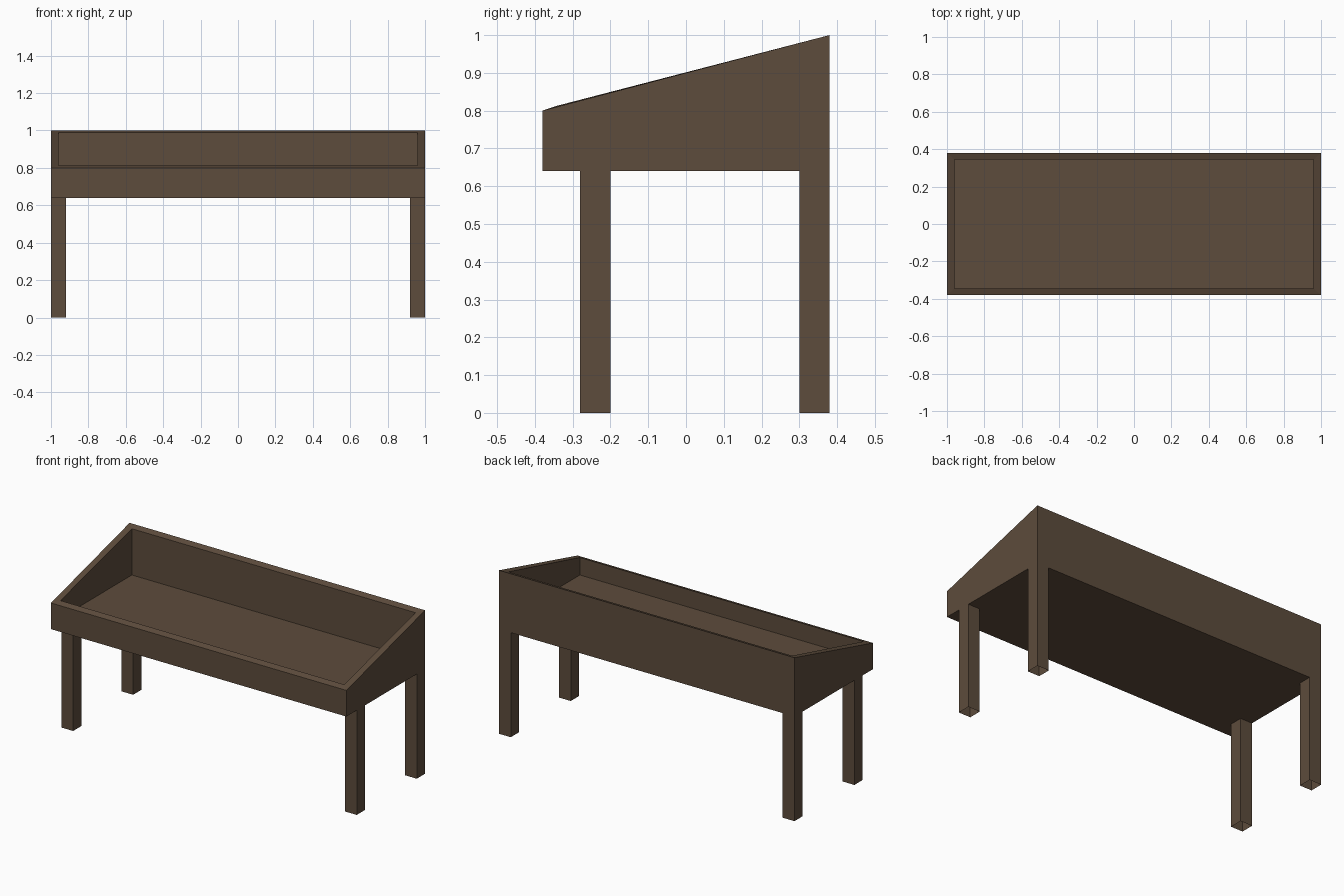
import bpy
import bmesh

old = bpy.data.objects.get("Cube")
if old:
    bpy.data.objects.remove(old, do_unlink=True)

# Dark brown timber
wood = bpy.data.materials.new("dark_brown_wood")
wood.use_nodes = True
colour = (0.110, 0.072, 0.045, 1.0)
wood.diffuse_color = colour
wood.node_tree.nodes["Principled BSDF"].inputs["Base Color"].default_value = colour


def ring(bm, x0, x1, y0, y1, z_front, z_back):
    """Rectangular loop of vertices that may slope from front to back."""
    return [bm.verts.new(p) for p in (
        (x0, y0, z_front), (x1, y0, z_front), (x1, y1, z_back), (x0, y1, z_back))]


def bridge(bm, lower, upper):
    for i in range(4):
        j = (i + 1) % 4
        bm.faces.new((lower[i], lower[j], upper[j], upper[i]))


def finish(bm, name):
    mesh = bpy.data.meshes.new(name)
    bm.to_mesh(mesh)
    bm.free()
    mesh.materials.append(wood)
    obj = bpy.data.objects.new(name, mesh)
    bpy.context.collection.objects.link(obj)
    return obj


# Sloped tray: outer walls, rim, inner walls and floor
W, D, BASE, FLOOR = 1.0, 0.38, 0.64, 0.705
IW, ID = 0.96, 0.345
bm = bmesh.new()
loops = [
    ring(bm, -W, W, -D, D, BASE, BASE),
    ring(bm, -W, W, -D, D, 0.80, 1.0),
    ring(bm, -IW, IW, -ID, ID, 0.812, 0.988),
    ring(bm, -IW, IW, -ID, ID, FLOOR, FLOOR),
]
for a, b in zip(loops, loops[1:]):
    bridge(bm, a, b)
bm.faces.new(loops[0][::-1])
bm.faces.new(loops[-1])
finish(bm, "tray")

# Four square legs, hollow and open at the foot
T = 0.08
for depth_name, y in (("front", -0.28), ("back", 0.30)):
    for side_name, x in (("right", -W), ("left", W - T)):
        bm = bmesh.new()
        foot = ring(bm, x, x + T, y, y + T, 0, 0)
        top = ring(bm, x, x + T, y, y + T, BASE, BASE)
        bridge(bm, foot, top)
        finish(bm, f"{depth_name}_{side_name}_leg")
